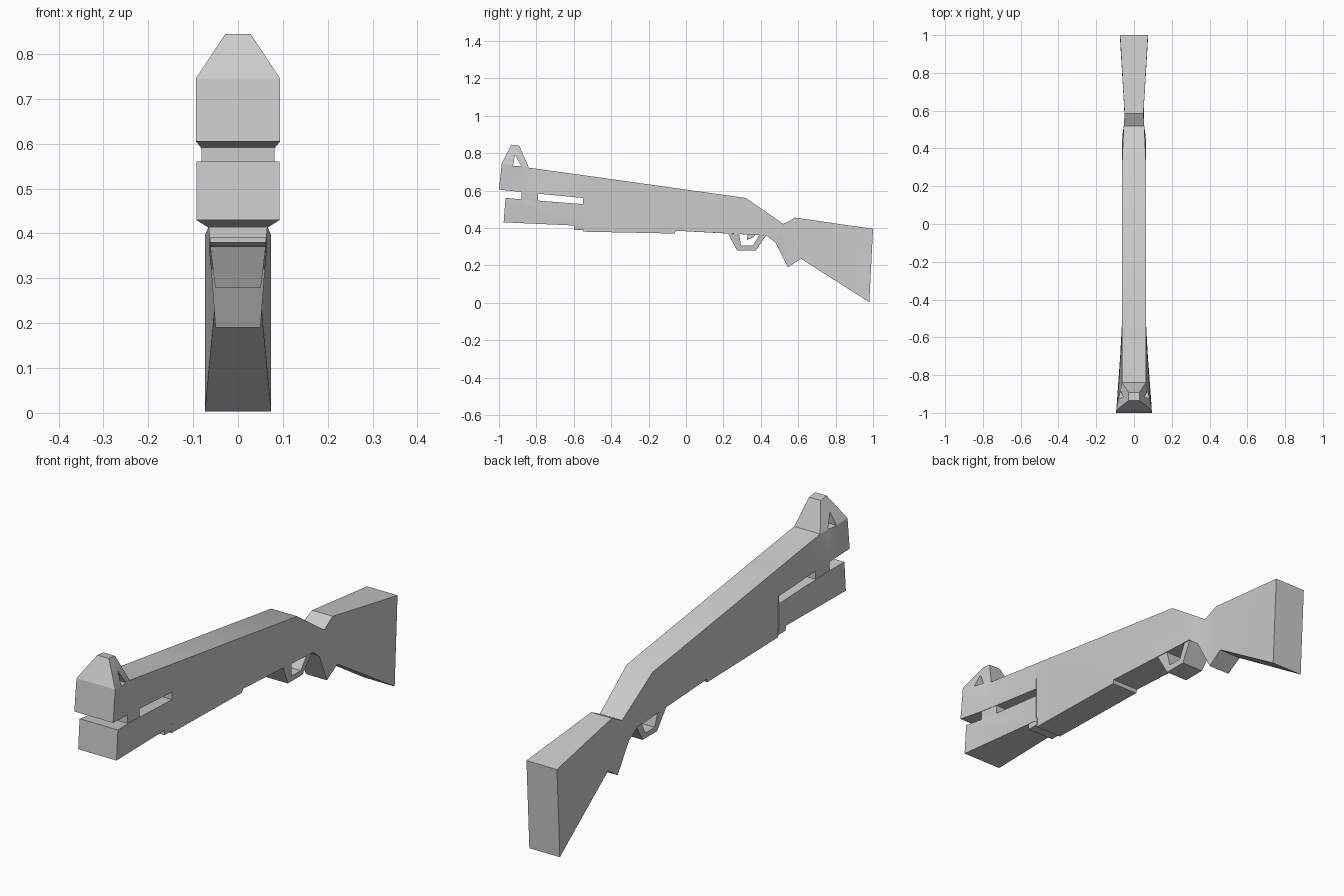
import bpy
import bmesh
import math

cube = bpy.data.objects.get("Cube")
if cube:
    bpy.data.objects.remove(cube, do_unlink=True)

grey = bpy.data.materials.new("plain grey")
grey.use_nodes = True
grey.diffuse_color = (0.6, 0.6, 0.6, 1)
bsdf = grey.node_tree.nodes["Principled BSDF"]
bsdf.inputs["Base Color"].default_value = (0.6, 0.6, 0.6, 1)
bsdf.inputs["Roughness"].default_value = 0.6


def slab(name, points, polys=None):
    """Mirrored solid from side-profile points (y, z, half width).
    polys lists the profile cells; only their outer edges get a rim."""
    polys = polys or [list(range(len(points)))]
    bm = bmesh.new()
    left = [bm.verts.new((w, y, z)) for y, z, w in points]
    right = [bm.verts.new((-w, y, z)) for y, z, w in points]
    edges = {(p[i - 1], p[i]) for p in polys for i in range(len(p))}
    sides = []
    for p in polys:
        sides.append(bm.faces.new([left[i] for i in p]))
        sides.append(bm.faces.new([right[i] for i in reversed(p)]))
    for a, b in edges:
        if (b, a) not in edges:
            bm.faces.new((left[b], left[a], right[a], right[b]))
    bmesh.ops.triangulate(bm, faces=sides)
    bmesh.ops.recalc_face_normals(bm, faces=bm.faces)
    mesh = bpy.data.meshes.new(name)
    bm.to_mesh(mesh)
    bm.free()
    mesh.materials.append(grey)
    obj = bpy.data.objects.new(name, mesh)
    bpy.context.collection.objects.link(obj)
    bpy.ops.object.select_all(action='DESELECT')
    obj.select_set(True)
    bpy.context.view_layer.objects.active = obj
    bpy.ops.object.shade_smooth_by_angle(angle=math.radians(30))
    return obj


# Upper barrel, flaring to the muzzle
slab("barrel", [
    (-1.0, .605, .094), (-.88, .592, .083), (-.79, .583, .077),
    (-.55, .56, .065), (-.55, .682, .063), (-.84, .722, .063),
    (-.88, .73, .072), (-.925, .732, .083), (-.985, .745, .094)])

# Front sight: a pointed hood with a triangular opening
slab("front_sight", [
    (-.985, .745, .094), (-.935, .845, .028), (-.892, .84, .028),
    (-.84, .722, .063), (-.88, .73, .072), (-.915, .79, .058),
    (-.925, .732, .083)],
    [[0, 1, 5, 6], [1, 2, 5], [2, 3, 4, 5]])

# Magazine tube below the barrel
slab("magazine_tube", [
    (-.975, .43, .093), (-.6, .413, .066), (-.55, .411, .065),
    (-.55, .527, .065), (-.79, .546, .077), (-.88, .553, .083),
    (-.965, .56, .093)])

# Short link joining barrel and tube
slab("barrel_link", [
    (-.88, .548, .081), (-.79, .542, .076),
    (-.79, .588, .076), (-.88, .597, .081)])

# Collar step in front of the fore-end
slab("fore_end_collar", [
    (-.6, .39, .063), (-.545, .39, .063),
    (-.545, .42, .065), (-.6, .42, .066)])

# Receiver with the fore-end along its underside
slab("receiver", [
    (-.55, .38, .062), (-.06, .37, .062), (-.055, .385, .063),
    (.224, .37, .063), (.43, .36, .064), (.48, .32, .06),
    (.52, .422, .054), (.32, .56, .063), (-.55, .682, .063),
    (-.55, .56, .065), (-.55, .411, .065)])

# Grip and shoulder stock, widening to the butt
slab("stock", [
    (.48, .32, .06), (.545, .19, .05), (.615, .235, .052),
    (.98, .003, .074), (1.0, .395, .074), (.585, .455, .05),
    (.52, .422, .054)],
    [[0, 1, 2, 5, 6], [2, 3, 4, 5]])

# Trigger guard loop
slab("trigger_guard", [
    (.224, .372, .062), (.273, .28, .051), (.374, .28, .051),
    (.43, .362, .06), (.395, .366, .06), (.358, .305, .054),
    (.294, .305, .054), (.283, .372, .062)],
    [[0, 1, 6, 7], [1, 2, 5, 6], [2, 3, 4, 5]])

# Trigger blade
slab("trigger", [
    (.33, .37, .02), (.375, .37, .02), (.36, .35, .02),
    (.325, .335, .02), (.345, .355, .02)])
